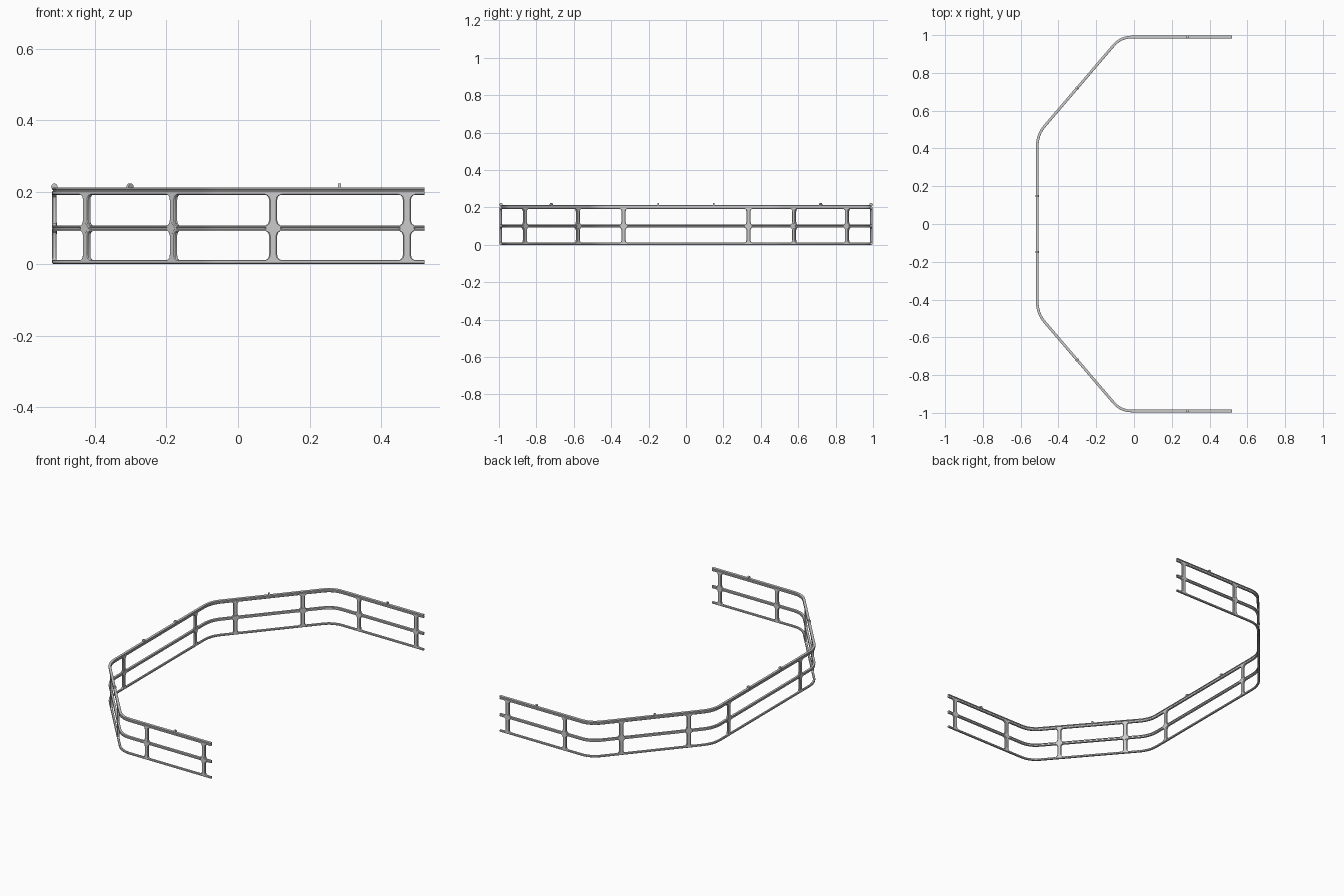
import bpy, bmesh, math
from mathutils import Vector, Matrix

if "Cube" in bpy.data.objects:
    bpy.data.objects.remove(bpy.data.objects["Cube"])

# Plan corners of the railing (half, mirrored over y)
END_Y, BACK_X = -0.990, -0.512
half = [Vector((0.52, END_Y)), Vector((-0.070, END_Y)), Vector((BACK_X, -0.473))]
corners = half + [Vector((p.x, -p.y)) for p in reversed(half)]


def rounded_path(pts, cut=0.06, steps=8):
    out = [pts[0]]
    for a, b, c in zip(pts, pts[1:], pts[2:]):
        s = b + (a - b).normalized() * cut
        e = b + (c - b).normalized() * cut
        for i in range(steps + 1):
            t = i / steps
            out.append(s * (1 - t) ** 2 + b * 2 * t * (1 - t) + e * t * t)
    return out + [pts[-1]]


def finish(name, bm):
    bmesh.ops.recalc_face_normals(bm, faces=bm.faces)
    me = bpy.data.meshes.new(name)
    bm.to_mesh(me)
    bm.free()
    ob = bpy.data.objects.new(name, me)
    bpy.context.collection.objects.link(ob)
    bpy.ops.object.select_all(action='DESELECT')
    ob.select_set(True)
    bpy.context.view_layer.objects.active = ob
    bpy.ops.object.shade_smooth_by_angle(angle=math.radians(32))
    return ob


def skin(bm, rings):
    """Join consecutive closed rings with quads and cap both ends."""
    k = len(rings[0])
    for r, s in zip(rings, rings[1:]):
        for j in range(k):
            bm.faces.new((r[j], r[(j + 1) % k], s[(j + 1) % k], s[j]))
    bm.faces.new(rings[0])
    bm.faces.new(rings[-1])


def sweep(name, right_half):
    """Sweep a profile, given as (offset, z) for its right half, along the path."""
    prof = right_half + [(-o, z) for o, z in reversed(right_half)]
    path = rounded_path(corners)
    bm = bmesh.new()
    rings = []
    for i, p in enumerate(path):
        d0 = (p - path[i - 1]).normalized() if i else (path[1] - p).normalized()
        d1 = (path[i + 1] - p).normalized() if i + 1 < len(path) else d0
        d = (d0 + d1).normalized()
        n = Vector((d.y, -d.x)) / d.dot(d1)
        rings.append([bm.verts.new((p.x + n.x * o, p.y + n.y * o, z)) for o, z in prof])
    skin(bm, rings)
    return finish(name, bm)


# Rails: top bar with handrail cap, grooved middle rail, bottom rail
sweep("top_rail", [(0.004, 0.192), (0.006, 0.194), (0.006, 0.201), (0.004, 0.203),
                   (0.004, 0.206), (0.007, 0.207), (0.007, 0.211), (0.004, 0.213)])
sweep("middle_rail", [(0.004, 0.091), (0.006, 0.092), (0.006, 0.096), (0.004, 0.097),
                      (0.004, 0.101), (0.006, 0.102), (0.006, 0.106), (0.004, 0.107)])
sweep("bottom_rail", [(0.004, 0.0), (0.006, 0.002), (0.006, 0.009), (0.004, 0.011)])


def placed(x, y, ang):
    return Matrix.Translation((x, y, 0)) @ Matrix.Rotation(ang, 4, 'Z')


# Posts flare at both ends and at the crossing with the middle rail
post_side = [(0.026, 0.009), (0.018, 0.012), (0.013, 0.017), (0.011, 0.026), (0.011, 0.078),
             (0.014, 0.087), (0.023, 0.093), (0.023, 0.105), (0.014, 0.112), (0.011, 0.122),
             (0.011, 0.177), (0.013, 0.186), (0.018, 0.191), (0.026, 0.194)]


def post(x, y, ang):
    bm = bmesh.new()
    # Depth layers: narrower outer faces give a chamfer
    layers = []
    for depth, inset in ((-0.0062, 0.003), (-0.004, 0), (0.004, 0), (0.0062, 0.003)):
        outline = [(w - inset, z) for w, z in post_side]
        outline += [(-w, z) for w, z in reversed(outline)]
        layers.append([bm.verts.new((w, depth, z)) for w, z in outline])
    skin(bm, layers)
    # Raised diamond boss at the crossing
    bmesh.ops.create_cone(bm, cap_ends=True, segments=4, radius1=0.016, radius2=0.016, depth=0.0136,
                          matrix=Matrix.Translation((0, 0, 0.099)) @ Matrix.Rotation(math.pi / 2, 4, 'X'))
    bm.transform(placed(x, y, ang))
    finish("post", bm)


def coupler(x, y, ang):
    # Small disc standing on the handrail, axis along the rail
    bm = bmesh.new()
    bmesh.ops.create_cone(bm, cap_ends=True, segments=16, radius1=0.009, radius2=0.009, depth=0.009,
                          matrix=Matrix.Translation((0, 0, 0.215)) @ Matrix.Rotation(math.pi / 2, 4, 'Y'))
    bm.transform(placed(x, y, ang))
    finish("handrail_coupler", bm)


diag = half[2] - half[1]
a = math.atan2(diag.y, diag.x)


def on_diag(x):
    return half[1].y + (x - half[1].x) / diag.x * diag.y


posts = [(0.471, END_Y, 0), (0.098, END_Y, 0), (-0.180, on_diag(-0.180), a),
         (-0.422, on_diag(-0.422), a), (BACK_X, -0.334, math.pi / 2)]
couplers = [(0.283, END_Y, 0), (-0.301, on_diag(-0.301), a), (BACK_X, -0.148, math.pi / 2)]
for s in (1, -1):
    for x, y, r in posts:
        post(x, y * s, r * s)
    for x, y, r in couplers:
        coupler(x, y * s, r * s)
